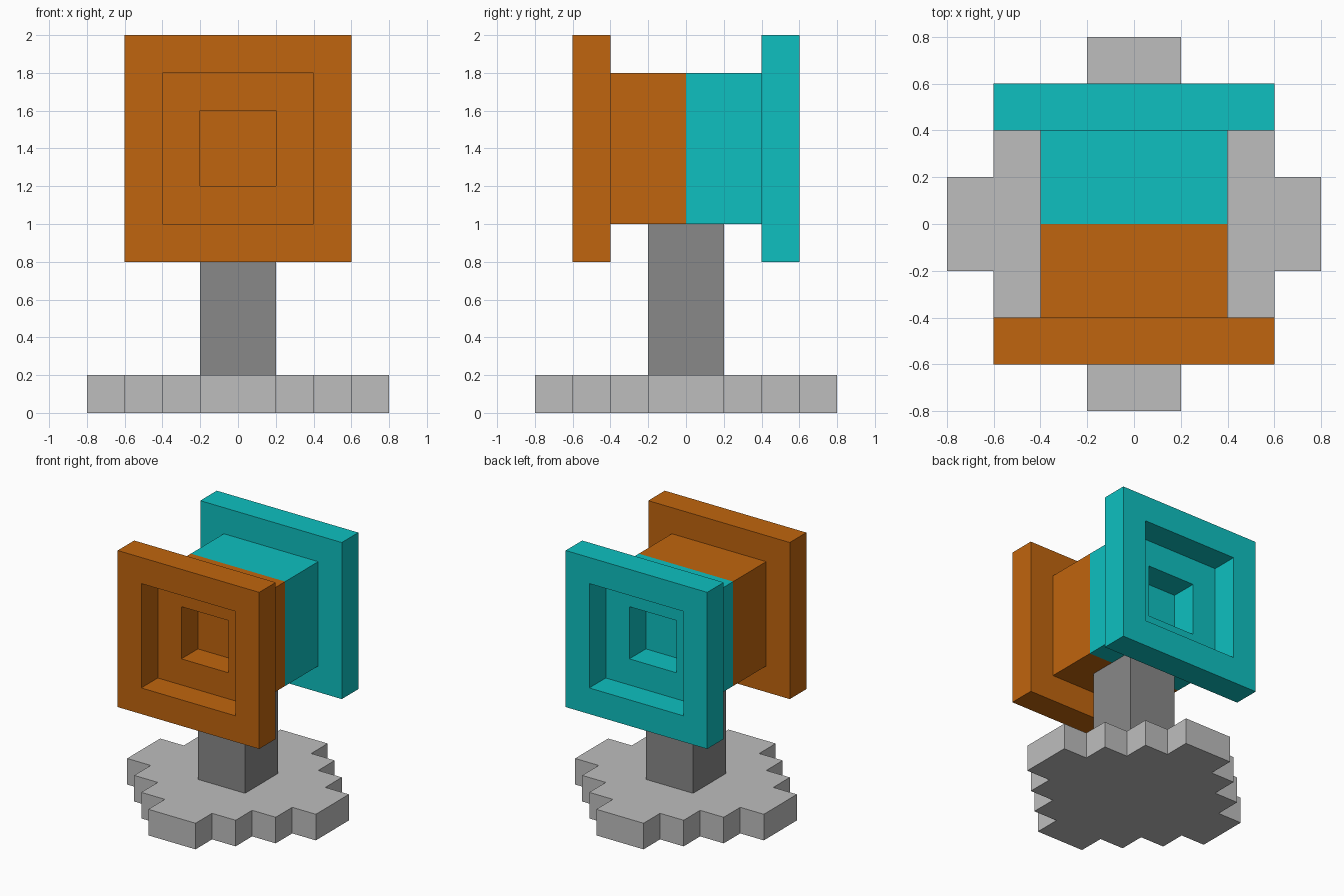
import bpy
import bmesh

cube = bpy.data.objects.get("Cube")
if cube:
    bpy.data.objects.remove(cube, do_unlink=True)


def make_material(name, rgb):
    mat = bpy.data.materials.new(name)
    mat.use_nodes = True
    colour = (*rgb, 1.0)
    mat.diffuse_color = colour
    mat.node_tree.nodes["Principled BSDF"].inputs["Base Color"].default_value = colour
    return mat


orange = make_material("orange", (0.527, 0.130, 0.0044))
cyan = make_material("cyan", (0.0044, 0.527, 0.527))
light_grey = make_material("light grey", (0.515, 0.515, 0.515))
dark_grey = make_material("dark grey", (0.250, 0.250, 0.250))


def make_object(name, bm, *materials):
    bmesh.ops.recalc_face_normals(bm, faces=bm.faces)
    mesh = bpy.data.meshes.new(name)
    bm.to_mesh(mesh)
    bm.free()
    for mat in materials:
        mesh.materials.append(mat)
    obj = bpy.data.objects.new(name, mesh)
    bpy.context.collection.objects.link(obj)
    return obj


def extrude_outline(name, points, z0, z1, mat):
    bm = bmesh.new()
    face = bm.faces.new([bm.verts.new((x, y, z0)) for x, y in points])
    result = bmesh.ops.extrude_face_region(bm, geom=[face], use_keep_orig=True)
    top = [v for v in result["geom"] if isinstance(v, bmesh.types.BMVert)]
    bmesh.ops.translate(bm, verts=top, vec=(0, 0, z1 - z0))
    return make_object(name, bm, mat)


# Stepped base plate: one staircase quarter turned around the centre
quarter = [(0.8, 0.2), (0.6, 0.2), (0.6, 0.4), (0.4, 0.4),
           (0.4, 0.6), (0.2, 0.6), (0.2, 0.8)]
outline = []
for turn in range(4):
    for x, y in quarter:
        for _ in range(turn):
            x, y = -y, x
        outline.append((x, y))
extrude_outline("base_plate", outline, 0.0, 0.2, light_grey)

# Square post
extrude_outline("post", [(-0.2, -0.2), (0.2, -0.2), (0.2, 0.2), (-0.2, 0.2)],
                0.2, 1.0, dark_grey)

# Two-tone head: square rings (half width, y) from front recess to back recess
half = [(0.2, 0.2), (0.2, 0.4), (0.4, 0.4), (0.4, 0.6),
        (0.6, 0.6), (0.6, 0.4), (0.4, 0.4)]
profile = [(r, -y) for r, y in half] + [(0.4, 0.0)] + half[::-1]
centre_z = 1.4
bm = bmesh.new()
rings = [[bm.verts.new((sx * r, y, centre_z + sz * r))
          for sx, sz in ((-1, -1), (1, -1), (1, 1), (-1, 1))]
         for r, y in profile]
for a, b in zip(rings, rings[1:]):
    for i in range(4):
        j = (i + 1) % 4
        bm.faces.new((a[i], a[j], b[j], b[i]))
bm.faces.new(rings[0])
bm.faces.new(rings[-1])

# Front half orange, back half cyan
for face in bm.faces:
    face.material_index = 0 if face.calc_center_median().y < 0 else 1
make_object("head", bm, orange, cyan)
